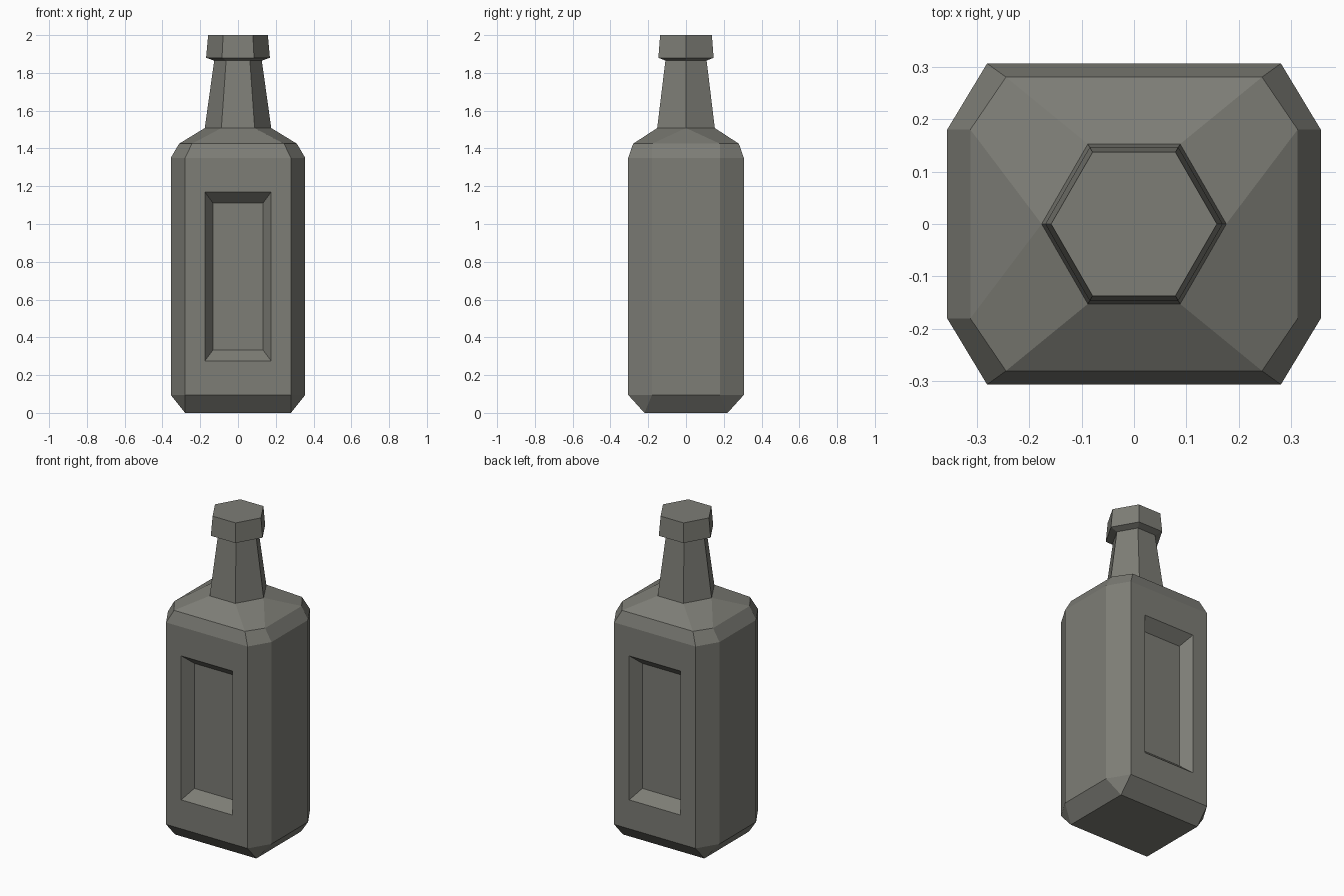
import bpy, bmesh

if "Cube" in bpy.data.objects:
    bpy.data.objects.remove(bpy.data.objects["Cube"])

glass = bpy.data.materials.new("warm_grey")
glass.diffuse_color = (0.205, 0.205, 0.18, 1)
glass.use_nodes = True
glass.node_tree.nodes["Principled BSDF"].inputs["Base Color"].default_value = glass.diffuse_color


def ring(bm, A, a, B, b, z):
    """Chamfered rectangle: corners at (a, B) and (A, b) mirrored to all quadrants."""
    pts = [(a, -B), (A, -b), (A, b), (a, B), (-a, B), (-A, b), (-A, -b), (-a, -B)]
    return [bm.verts.new((x, y, z)) for x, y in pts]


def hexagon(r, z):
    return (r, r / 2, r * 0.866, 0, z)


def loft(bm, sections, cap_bottom=False, cap_top=False):
    rings = [ring(bm, *s) for s in sections]
    for lo, hi in zip(rings, rings[1:]):
        for i in range(8):
            j = (i + 1) % 8
            bm.faces.new((lo[i], lo[j], hi[j], hi[i]))
    if cap_bottom:
        bm.faces.new(rings[0][::-1])
    if cap_top:
        bm.faces.new(rings[-1])
    # merge doubled points where a section has fewer corners
    bmesh.ops.remove_doubles(bm, verts=bm.verts[:], dist=0.0005)


def finish(bm, name):
    bmesh.ops.recalc_face_normals(bm, faces=bm.faces[:])
    mesh = bpy.data.meshes.new(name)
    bm.to_mesh(mesh)
    bm.free()
    mesh.materials.append(glass)
    obj = bpy.data.objects.new(name, mesh)
    bpy.context.collection.objects.link(obj)


# Bottle: bevelled base, body, shoulder and tapered neck
bm = bmesh.new()
loft(bm, [
    (0.28, 0.28, 0.22, 0.22, 0.0),
    (0.356, 0.28, 0.306, 0.18, 0.095),
    (0.356, 0.28, 0.306, 0.18, 1.35),
    (0.312, 0.244, 0.28, 0.18, 1.425),
    hexagon(0.176, 1.508),
    hexagon(0.126, 1.865),
], cap_bottom=True)

# Recessed label panels on the front and back
panels = [f for f in bm.faces
          if abs(f.calc_center_median().y) > 0.3 and f.calc_area() > 0.3]
for face in panels:
    side = 1 if face.calc_center_median().y > 0 else -1
    for w, z0, z1, y in ((0.176, 0.275, 1.17, 0.306), (0.132, 0.333, 1.11, 0.24)):
        bmesh.ops.inset_individual(bm, faces=[face], thickness=0.02)
        for v in face.verts:
            v.co = (w if v.co.x > 0 else -w, side * y, z1 if v.co.z > 0.7 else z0)
finish(bm, "bottle")

# Stopper: flared underside and slightly tapered sides
bm = bmesh.new()
loft(bm, [hexagon(0.126, 1.865), hexagon(0.169, 1.88), hexagon(0.158, 2.0)], cap_top=True)
finish(bm, "stopper")
